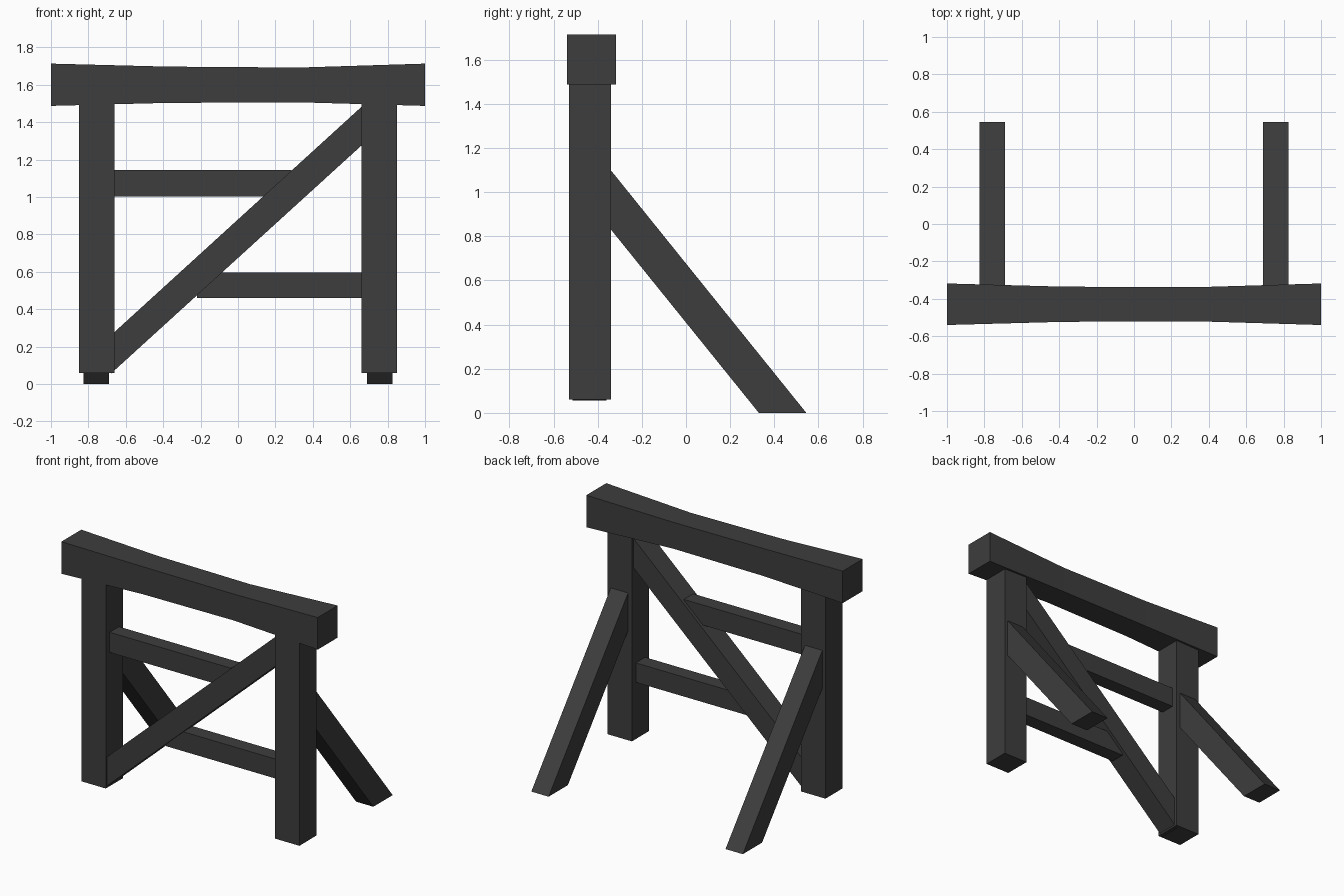
import bpy
import bmesh

cube = bpy.data.objects.get("Cube")
if cube:
    bpy.data.objects.remove(cube, do_unlink=True)

# Single dark timber colour
timber = bpy.data.materials.new("dark_timber")
timber.use_nodes = True
timber.diffuse_color = (0.047, 0.047, 0.047, 1)
bsdf = next(n for n in timber.node_tree.nodes if n.type == 'BSDF_PRINCIPLED')
bsdf.inputs["Base Color"].default_value = timber.diffuse_color
bsdf.inputs["Roughness"].default_value = 0.8


def loft(name, sections):
    """Square timber skinned through a row of four-cornered sections."""
    bm = bmesh.new()
    rings = [[bm.verts.new(p) for p in s] for s in sections]
    for a, b in zip(rings, rings[1:]):
        for i in range(4):
            j = (i + 1) % 4
            bm.faces.new((a[i], a[j], b[j], b[i]))
    bm.faces.new(rings[0])
    bm.faces.new(rings[-1])
    bmesh.ops.recalc_face_normals(bm, faces=bm.faces)
    mesh = bpy.data.meshes.new(name)
    bm.to_mesh(mesh)
    bm.free()
    mesh.materials.append(timber)
    obj = bpy.data.objects.new(name, mesh)
    bpy.context.collection.objects.link(obj)
    return obj


def section_x(x, y0, y1, z0, z1):
    return [(x, y0, z0), (x, y1, z0), (x, y1, z1), (x, y0, z1)]


# Top beam, slightly waisted between its ends
loft("top_beam", [
    section_x(-1.0, -0.54, -0.318, 1.487, 1.713),
    section_x(-0.38, -0.523, -0.335, 1.503, 1.697),
    section_x(0.33, -0.52, -0.338, 1.506, 1.692),
    section_x(1.0, -0.54, -0.318, 1.487, 1.713),
])

for side, s in (("right", -1), ("left", 1)):
    # Upright leg
    x0, x1 = sorted((s * 0.66, s * 0.85))
    loft(side + "_leg", [section_x(x, -0.53, -0.34, 0.06, 1.54) for x in (x0, x1)])

    # Raking back brace, cut level at the ground and buried in the leg
    profile = [(-0.38, 1.148), (-0.38, 0.88), (0.33, 0), (0.545, 0)]
    loft(side + "_back_brace",
         [[(s * x, y, z) for y, z in profile] for x in (0.69, 0.825)])

# Diagonal brace between the legs
loft("diagonal_brace", [
    section_x(-0.68, -0.515, -0.36, 0.055, 0.26),
    section_x(0.68, -0.515, -0.36, 1.293, 1.5),
])

# Rails running from each leg into the diagonal
for name, x0, x1, z0, z1 in (("upper_rail", -0.68, 0.285, 1.003, 1.145),
                             ("lower_rail", -0.22, 0.68, 0.46, 0.597)):
    loft(name, [section_x(x, -0.487, -0.383, z0, z1) for x in (x0, x1)])
